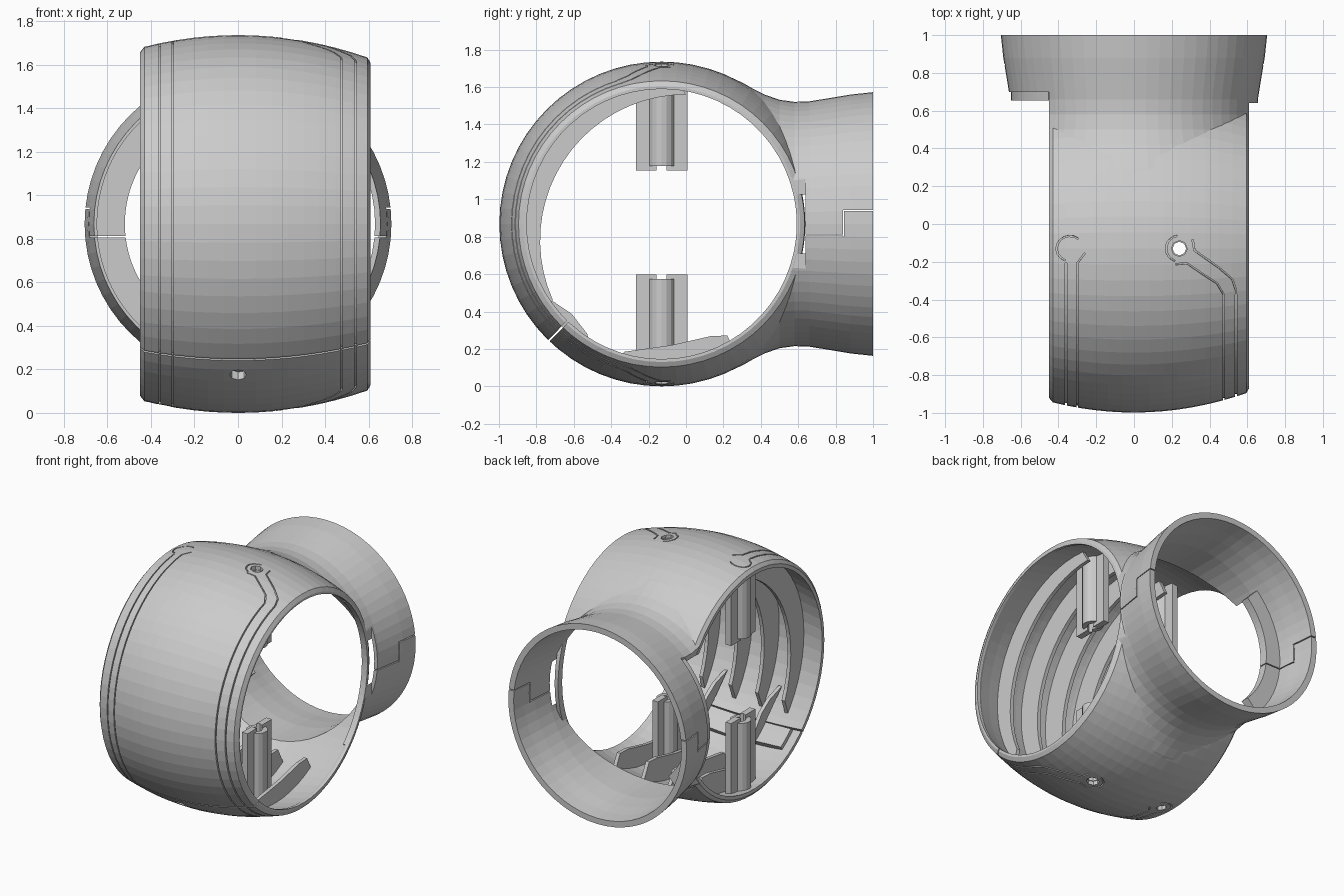
import bpy, bmesh
from math import sin, cos, pi, radians, hypot
from mathutils import Matrix, Vector

if "Cube" in bpy.data.objects:
    bpy.data.objects.remove(bpy.data.objects["Cube"])

CY, CZ, R0 = -0.13, 0.868, 0.868


def outer_r(x):
    return R0 - 0.29 * x * x


def inner_r(x):
    return 0.82 - 0.27 * x * x


def make(name, verts, faces):
    me = bpy.data.meshes.new(name)
    me.from_pydata([tuple(v) for v in verts], [], faces)
    bm = bmesh.new()
    bm.from_mesh(me)
    bmesh.ops.recalc_face_normals(bm, faces=bm.faces)
    bm.to_mesh(me)
    bm.free()
    ob = bpy.data.objects.new(name, me)
    bpy.context.collection.objects.link(ob)
    return ob


def skin(name, rings, loop=False):
    """Join equal closed rings of points into a solid."""
    n, m = len(rings[0]), len(rings)
    faces = [(i * n + j, i * n + (j + 1) % n, (i + 1) % m * n + (j + 1) % n, (i + 1) % m * n + j)
             for i in range(m if loop else m - 1) for j in range(n)]
    if not loop:
        faces += [tuple(range(n)), tuple(range((m - 1) * n, m * n))]
    return make(name, [p for r in rings for p in r], faces)


def at_x(x, r, a):   # barrel coordinates: a = 0 front, 90 deg top
    return (x, CY - r * cos(a), CZ + r * sin(a))


def at_y(y, r, a):   # collar coordinates: a = 0 is -x
    return (-r * cos(a), y, CZ + r * sin(a))


def lathe(name, prof, place, n=64):
    return skin(name, [[place(t, r, 2 * pi * k / n) for k in range(n)] for t, r in prof])


def sector(name, prof, place, a0, a1, n=24):
    return skin(name, [[place(t, r, radians(a0 + (a1 - a0) * k / n)) for t, r in prof]
                       for k in range(n + 1)])


def box(name, lo, hi):
    return skin(name, [[(x, y, z) for x, y in ((lo[0], lo[1]), (hi[0], lo[1]), (hi[0], hi[1]), (lo[0], hi[1]))]
                       for z in (lo[2], hi[2])])


def rod(name, x, y, z0, z1, r, n=8):
    return skin(name, [[(x + r * cos(2 * pi * k / n), y + r * sin(2 * pi * k / n), z)
                        for k in range(n)] for z in (z0, z1)])


def boolean(ob, other, op='DIFFERENCE'):
    m = ob.modifiers.new('cut', 'BOOLEAN')
    m.operation, m.object, m.solver = op, other, 'EXACT'
    bpy.context.view_layer.objects.active = ob
    bpy.ops.object.modifier_apply(modifier=m.name)
    bpy.data.objects.remove(other, do_unlink=True)


# Outer barrel with a flared collar blended into its back
xs = [-0.43 + 1.025 * k / 14 for k in range(15)]
shell = lathe('shell', [(-0.45, 0.79)] + [(x, outer_r(x)) for x in xs] + [(0.61, 0.738)], at_x)
flare = lathe('flare', [(0.22, 0.79), (0.3, 0.757), (0.36, 0.722), (0.42, 0.692), (0.5, 0.664), (0.58, 0.653),
                        (0.66, 0.656), (0.76, 0.672), (0.88, 0.692), (1.0, 0.705)], at_y)
boolean(flare, box('clip', (-1, 0, 0), (-0.449, 0.7, 2)))
boolean(flare, box('clip', (0.609, 0, 0), (1, 0.64, 2)))
boolean(shell, flare, 'UNION')

# Hollow interior
xi = [-0.5 + 1.07 * k / 12 for k in range(13)]
boolean(shell, lathe('hollow', [(x, inner_r(x)) for x in xi] + [(0.59, 0.722), (0.65, 0.722)], at_x, 60))
boolean(shell, lathe('bore', [(0.3, 0.63), (0.66, 0.63), (0.8, 0.642), (0.9, 0.655), (1.05, 0.668)], at_y, 60))

# Lip inside the left of the collar
boolean(shell, sector('lip', [(0.655, 0.52), (0.715, 0.52), (0.715, 0.65), (0.655, 0.65)], at_y, -46, 46), 'UNION')

# Through seams: front lower joint and stepped collar joint
a = radians(-46)
d, t = Vector((0, -cos(a), sin(a))), Vector((0, sin(a), cos(a))) * 0.005
c = Vector((0, CY, CZ))
boolean(shell, skin('seam', [[c + Vector((x, 0, 0)) + d * r + t * s for r, s in
                             ((0.6, -1), (1, -1), (1, 1), (0.6, 1))] for x in (-0.7, 0.7)]))
for lo, hi in (((-1, 0.5, 0.806), (1, 0.846, 0.813)), ((-1, 0.839, 0.8), (1, 0.846, 0.94)),
               ((-1, 0.8395, 0.937), (1, 1.1, 0.944))):
    boolean(shell, box('seam', lo, hi))

# Engraved strap outlines, drawn in (x, distance from the top towards the front)
L = pi * R0


def groove(pts, w=0.004):
    fine = []
    for (x0, s0), (x1, s1) in zip(pts, pts[1:]):
        n = max(1, int(abs(s1 - s0) / 0.06))
        fine += [(x0 + (x1 - x0) * k / n, s0 + (s1 - s0) * k / n) for k in range(n)]
    fine.append(pts[-1])
    rings = []
    for i, (x, s) in enumerate(fine):
        p, q = fine[max(i - 1, 0)], fine[min(i + 1, len(fine) - 1)]
        dx, ds = q[0] - p[0], q[1] - p[1]
        h = hypot(dx, ds)
        nx, ns = -ds / h * w, dx / h * w
        rings.append([at_x(x + k * nx, outer_r(x) + e, pi / 2 - (s + k * ns) / R0)
                      for k, e in ((-1, -0.012), (1, -0.012), (1, 0.02), (-1, 0.02))])
    boolean(shell, skin('groove', rings))


def both_ends(pts):
    return pts + [(x, L - s) for x, s in reversed(pts)]


groove(both_ends([(-0.36, 0.08)]))
groove(both_ends([(-0.26, 0.025), (-0.30, 0.08)]))
groove(both_ends([(0.31, -0.05), (0.32, 0.01), (0.45, 0.11), (0.52, 0.18), (0.54, 0.25)]))
groove(both_ends([(0.22, 0.085), (0.28, 0.08), (0.44, 0.2), (0.475, 0.27)]))
for cx, a0, a1 in ((-0.34, 110, 310), (0.24, 110, 260)):
    arc = [(cx + 0.07 * cos(radians(a0 + (a1 - a0) * k / 9)),
            0.07 * sin(radians(a0 + (a1 - a0) * k / 9))) for k in range(10)]
    groove(arc)
    groove([(x, L - s) for x, s in arc])

# Screw holes
boolean(shell, rod('hole', 0.24, CY, -0.2, 2, 0.042))
boolean(shell, rod('hole', -0.34, CY, -0.2, 0.3, 0.035))
hole = rod('hole', 0, 0, 0.72, 1, 0.038)
hole.data.transform(Matrix.Translation(c) @ Vector((0, 0, 1)).rotation_difference(
    Vector((0, -0.6, -0.8))).to_matrix().to_4x4())
boolean(shell, hole)

# Right rim hoop bridging across the back of the barrel
sector('rear_rim', [(0.565, 0.722), (0.565, 0.768), (0.595, 0.764), (0.609, 0.74), (0.609, 0.722)],
       at_x, 135, 225)

# Screw posts with side wings
for x in (-0.34, 0.24):
    r = outer_r(x) - 0.025
    for side, s in (('upper', 1), ('lower', -1)):
        z0, z1 = (CZ + 0.31, CZ + r) if s > 0 else (CZ - r, CZ - 0.295)
        post = rod(side + '_screw_post', x, CY, z0, z1, 0.07, 16)
        e = 0.025
        lo, hi = (z0 - e, z1 - 0.012) if s > 0 else (z0 + 0.012, z1 + e)
        boolean(post, box('wing', (x - 0.022, CY - 0.137, lo), (x + 0.022, CY + 0.137, hi)), 'UNION')
        boolean(post, rod('bore', x, CY, z0 - 0.1, z1 + 0.1, 0.036))

# Sickle ribs inside the front wall and low ribs on the floor
for x in (-0.27, -0.06, 0.15, 0.38):
    r = inner_r(x) + 0.015
    outer = [at_x(0, r, radians(-40 + 135 * k / 20)) for k in range(21)]
    inner = [(0, -0.78 * cos(b), 0.78 + 0.78 * sin(b))
             for b in (radians(-24 + 114 * k / 20) for k in range(20, -1, -1))]
    floor = [at_x(0, r, radians(-72 - 48 * k / 10)) for k in range(11)]
    floor += [(0, 0.22, 0.272), (0, 0.13, 0.268), (0, -0.08, 0.22), (0, -0.33, 0.185)]
    for name, poly in (('front_rib', outer + inner), ('floor_rib', floor)):
        skin(name, [[(x + k, p[1], p[2]) for p in poly] for k in (-0.013, 0.013)])

# Backing flange behind the front joint
sector('joint_flange', [(k, inner_r(k) + o) for k, o in
                        ((-0.38, 0.008), (0.05, 0.008), (0.48, 0.008), (0.48, -0.025),
                         (0.05, -0.03), (-0.38, -0.03))], at_x, -58, -47, 6)
for x in (-0.16, 0.27):
    skin('joint_tab', [[at_x(x + k, r, radians(b)) for r, b in
                        ((0.8, -28), (0.71, -36), (0.68, -45), (0.71, -56), (0.8, -62))]
                       for k in (-0.013, 0.013)])
